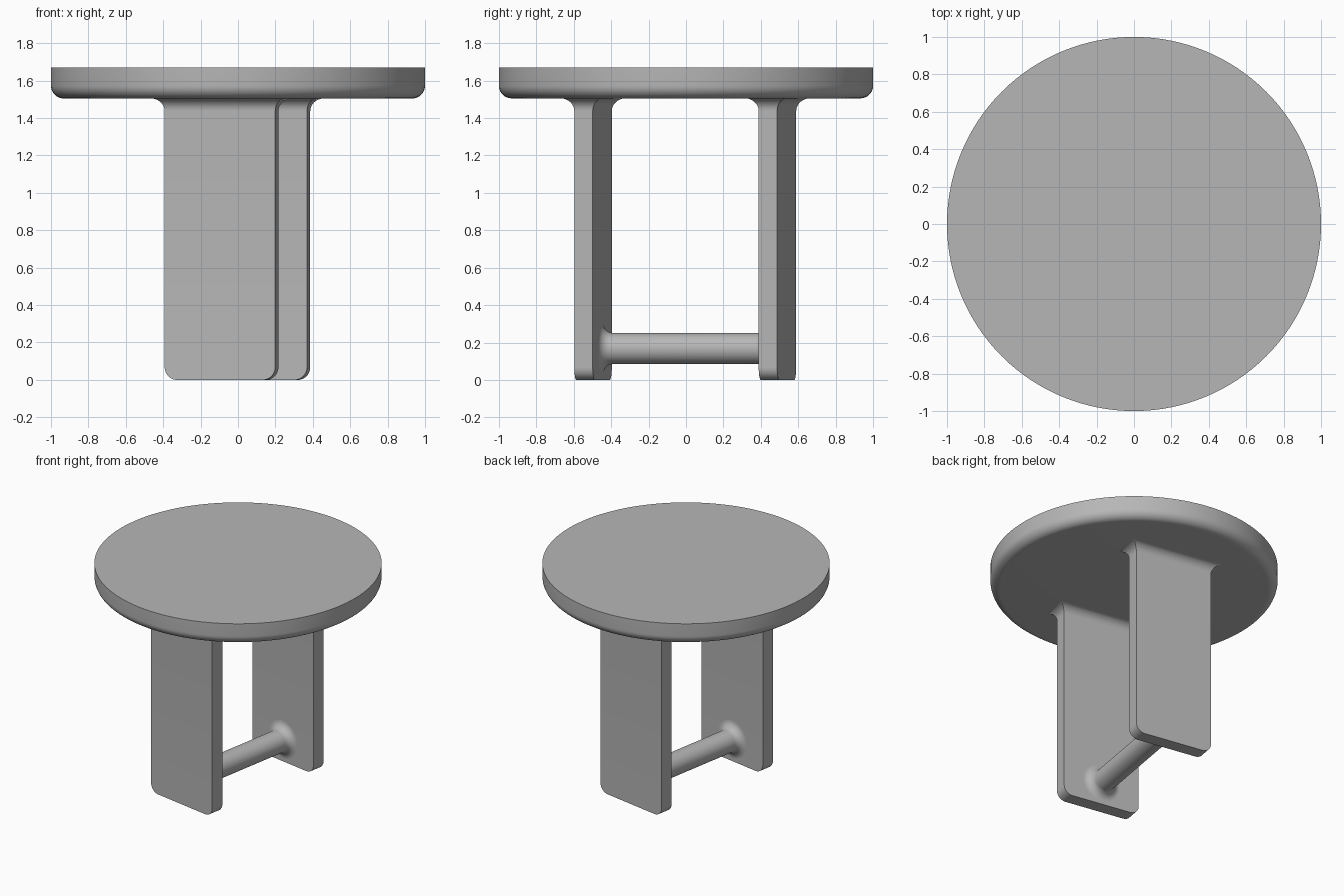
import bpy, bmesh, math
from mathutils import Matrix

cube = bpy.data.objects.get("Cube")
if cube:
    bpy.data.objects.remove(cube, do_unlink=True)

grey = bpy.data.materials.new("plain grey")
grey.use_nodes = True
colour = (0.47, 0.47, 0.47, 1)
grey.diffuse_color = colour
grey.node_tree.nodes["Principled BSDF"].inputs["Base Color"].default_value = colour

# The base is turned slightly under the round top
TURN = Matrix.Translation((-0.003, -0.004, 0)) @ Matrix.Rotation(math.radians(-9.8), 4, "Z")
TOP_Z, UNDER_Z = 1.67, 1.505
LEG_Y, HALF_W, HALF_T = 0.5, 0.3, 0.05
FILLET, STEPS = 0.068, 10


def loft(name, rings, matrix=Matrix()):
    """Skin a list of point rings, cap both ends and shade."""
    bm = bmesh.new()
    loops = [[bm.verts.new(p) for p in ring] for ring in rings]
    n = len(loops[0])
    for a, b in zip(loops, loops[1:]):
        for i in range(n):
            j = (i + 1) % n
            bm.faces.new((a[i], a[j], b[j], b[i]))
    bm.faces.new(loops[0][::-1])
    bm.faces.new(loops[-1])
    bmesh.ops.recalc_face_normals(bm, faces=bm.faces)
    mesh = bpy.data.meshes.new(name)
    bm.to_mesh(mesh)
    bm.free()
    mesh.materials.append(grey)
    obj = bpy.data.objects.new(name, mesh)
    bpy.context.collection.objects.link(obj)
    obj.matrix_world = matrix
    bpy.ops.object.select_all(action="DESELECT")
    obj.select_set(True)
    bpy.context.view_layer.objects.active = obj
    bpy.ops.object.shade_smooth_by_angle(angle=math.radians(30))
    return obj


def circle(radius, z, n):
    return [(radius * math.cos(math.tau * i / n), radius * math.sin(math.tau * i / n), z)
            for i in range(n)]


def rectangle(hw, ht, z):
    return [(-hw, -ht, z), (hw, -ht, z), (hw, ht, z), (-hw, ht, z)]


def arc(radius):
    """Quarter arc as (sideways inset, height) pairs, from flat to upright."""
    for i in range(STEPS + 1):
        a = math.pi / 2 * i / STEPS
        yield radius * (1 - math.sin(a)), radius * (1 - math.cos(a))


# Round top with a softened lower edge
top = [circle(1 - inset, UNDER_Z + h, 128) for inset, h in arc(FILLET)]
loft("table_top", top + [circle(1, TOP_Z, 128)])

# Plank legs: rounded bottom corners, flared into the top
leg = [rectangle(HALF_W - inset, HALF_T, h) for inset, h in arc(FILLET)]
leg += [rectangle(HALF_W + flare, HALF_T + flare, UNDER_Z + 0.001 - h)
        for flare, h in reversed(list(arc(FILLET)))]
for name, side in (("front_leg", -1), ("back_leg", 1)):
    loft(name, leg, TURN @ Matrix.Translation((0, side * LEG_Y, 0)))

# Round stretcher between the legs, flared at both ends
half_length, bar_radius = LEG_Y - HALF_T, 0.083
end = [(bar_radius + flare, -half_length + h) for flare, h in arc(0.06)]
profile = end + [(r, -y) for r, y in reversed(end)]
lay_down = Matrix.Translation((0, 0, 0.168)) @ Matrix.Rotation(math.radians(-90), 4, "X")
loft("stretcher", [circle(r, y, 48) for r, y in profile], TURN @ lay_down)
